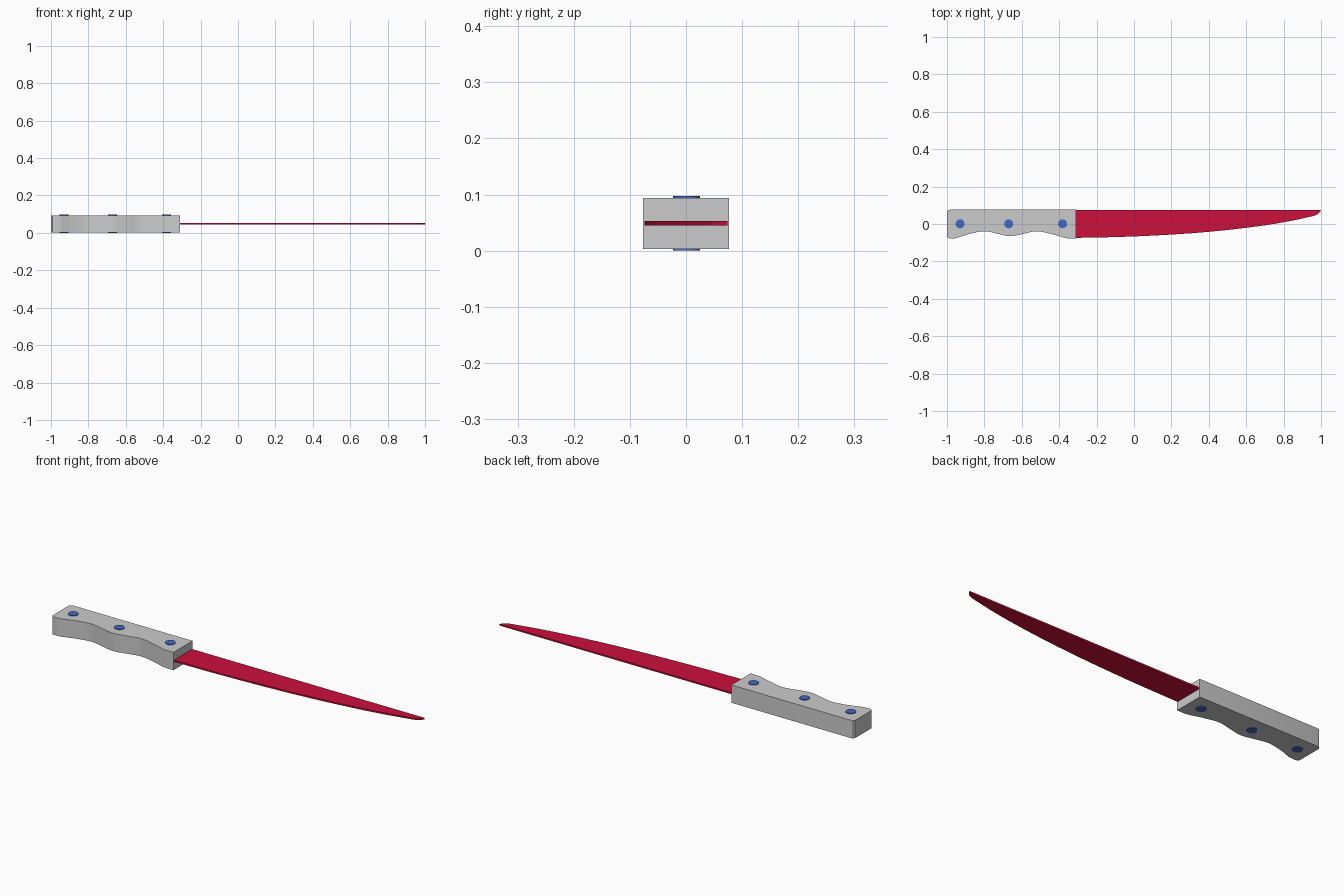
import bpy, bmesh
from mathutils import Vector

if "Cube" in bpy.data.objects:
    bpy.data.objects.remove(bpy.data.objects["Cube"])


def material(name, color):
    m = bpy.data.materials.new(name)
    m.diffuse_color = color
    m.use_nodes = True
    m.node_tree.nodes["Principled BSDF"].inputs["Base Color"].default_value = m.diffuse_color
    return m


def smooth_path(pts, steps):
    # Catmull-Rom curve through the points
    p = [Vector(q) for q in pts]
    p = [2 * p[0] - p[1]] + p + [2 * p[-1] - p[-2]]
    out = []
    for i in range(1, len(p) - 2):
        a, b, c, d = p[i - 1:i + 3]
        for s in range(steps):
            t = s / steps
            out.append(0.5 * (2 * b + (c - a) * t + (2 * a - 5 * b + 4 * c - d) * t**2
                              + (3 * b - a - 3 * c + d) * t**3))
    out.append(p[-2])
    return out


def extrude_outline(name, outline, z0, z1):
    bm = bmesh.new()
    face = bm.faces.new([bm.verts.new((q[0], q[1], z0)) for q in outline])
    new = bmesh.ops.extrude_face_region(bm, geom=[face])["geom"]
    bmesh.ops.translate(bm, vec=(0, 0, z1 - z0),
                        verts=[v for v in new if isinstance(v, bmesh.types.BMVert)])
    bmesh.ops.recalc_face_normals(bm, faces=bm.faces)
    mesh = bpy.data.meshes.new(name)
    bm.to_mesh(mesh)
    bm.free()
    ob = bpy.data.objects.new(name, mesh)
    bpy.context.collection.objects.link(ob)
    return ob


def shade(ob):
    bpy.ops.object.select_all(action='DESELECT')
    ob.select_set(True)
    bpy.context.view_layer.objects.active = ob
    bpy.ops.object.shade_smooth_by_angle()


red = material("blade_red", (0.6, 0.005, 0.045, 1))
blue = material("rivet_blue", (0.06, 0.14, 0.55, 1))

# Handle with finger grooves on the lower side
grip = smooth_path([(-0.98, -0.077), (-0.945, -0.074), (-0.88, -0.053), (-0.80, -0.039),
                    (-0.73, -0.052), (-0.665, -0.065), (-0.60, -0.055), (-0.52, -0.039),
                    (-0.44, -0.054), (-0.37, -0.074), (-0.345, -0.077)], 4)
handle = extrude_outline("handle", [(-1, 0.066), (-1, -0.068), (-0.993, -0.075)] + grip
                         + [(-0.31, -0.077), (-0.31, 0.077), (-0.98, 0.077), (-0.993, 0.074)],
                         0.003, 0.094)
shade(handle)

# Blade: straight spine, curved cutting edge
edge = smooth_path([(-0.31, -0.074), (-0.1, -0.070), (0.1, -0.062), (0.3, -0.050), (0.5, -0.032),
                    (0.7, -0.007), (0.83, 0.015), (0.92, 0.034), (0.97, 0.046),
                    (0.99, 0.06), (1.0, 0.074)], 2)
blade = extrude_outline("blade", [(-0.33, 0.074), (-0.33, -0.074)] + edge, 0.045, 0.053)
blade.data.materials.append(red)
shade(blade)

# Rivets through the handle
for i, x in enumerate((-0.93, -0.67, -0.382)):
    bpy.ops.mesh.primitive_cylinder_add(vertices=32, radius=0.024, depth=0.097,
                                        location=(x, 0.001, 0.0485))
    rivet = bpy.context.object
    rivet.name = f"rivet_{i + 1}"
    rivet.data.materials.append(blue)
    shade(rivet)
